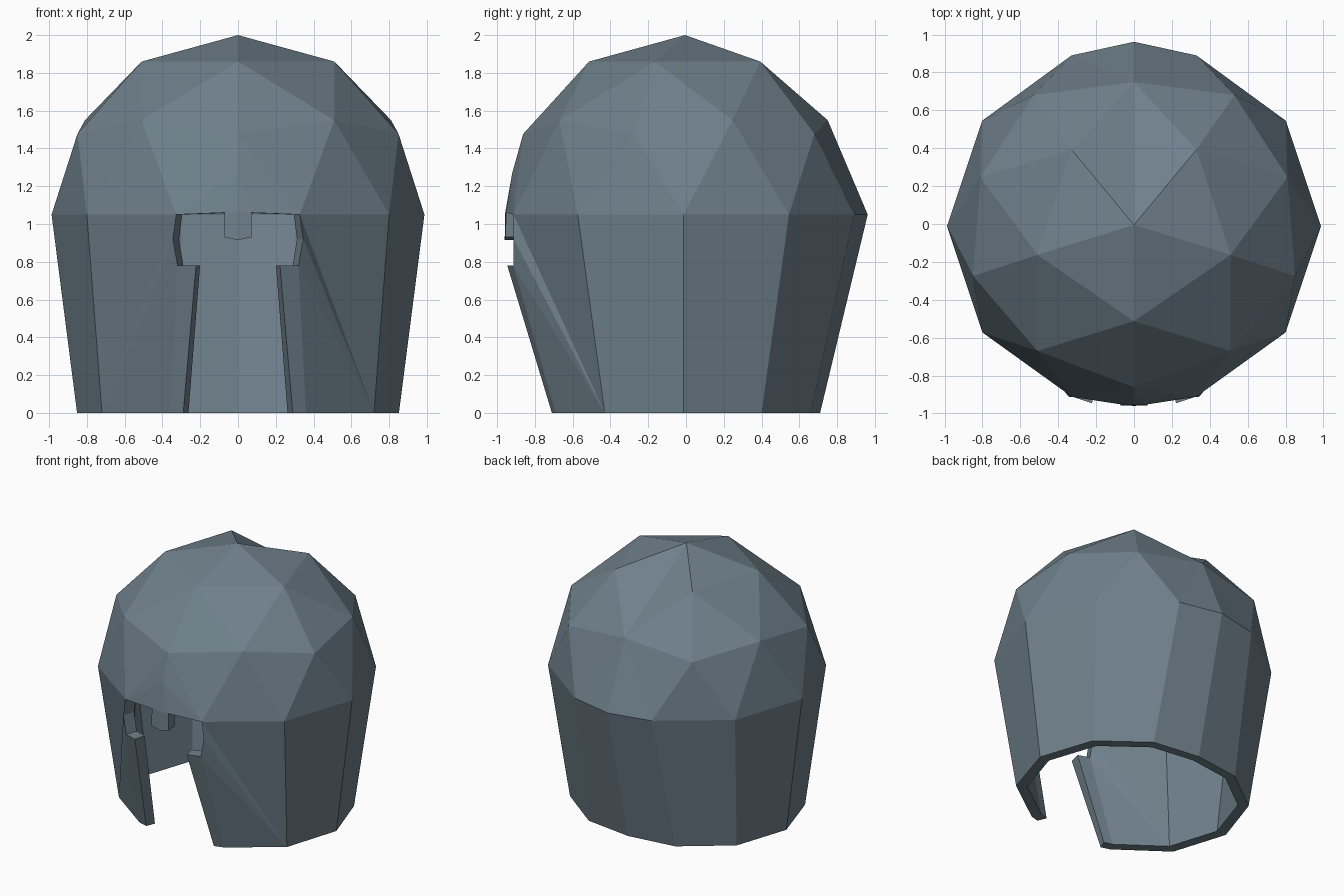
import bpy, bmesh

if "Cube" in bpy.data.objects:
    bpy.data.objects.remove(bpy.data.objects["Cube"])

# Colour
slate = bpy.data.materials.new("slate_steel")
slate.diffuse_color = (0.158, 0.216, 0.258, 1)
slate.use_nodes = True
slate.node_tree.nodes["Principled BSDF"].inputs["Base Color"].default_value = slate.diffuse_color

BROW = 1.05      # height where the dome meets the skirt
INNER = 0.905    # size of the lining relative to the outside

bm = bmesh.new()

def ring(points, z=None):
    return [bm.verts.new(p if z is None else (p[0], p[1], z)) for p in points]

def fan(tip, verts):
    for a, b in zip(verts, verts[1:]):
        bm.faces.new((tip, a, b))

# Right half of the dome: rings of a faceted sphere from apex to brow
apex = bm.verts.new((0, -.005, 2))
crown = ring([(0, -.513), (.51, -.163), (.33, .393)], 1.86)
upper = ring([(.51, -.67), (.81, .247), (0, .75)], 1.55)
lower = ring([(0, -.862), (.85, -.275), (.53, .68)], 1.477)
brow = ring([(.327, -.913), (.8, -.573), (.987, -.012), (.802, .545), (.33, .89), (0, .962)], BROW)

fan(apex, crown + [upper[2]])          # includes the dented back facet
for i in range(3):
    bm.faces.new((crown[i], lower[i], upper[i]))
    bm.faces.new((lower[i], brow[2 * i], upper[i]))
    fan(upper[i], brow[2 * i:2 * i + 2])
    if i < 2:
        bm.faces.new((crown[i], upper[i], crown[i + 1]))
        bm.faces.new((crown[i + 1], upper[i], lower[i + 1]))
        bm.faces.new((upper[i], brow[2 * i + 1], lower[i + 1]))
        bm.faces.new((lower[i + 1], brow[2 * i + 1], brow[2 * i + 2]))

# Tapered skirt round the side and back
base = ring([(.72, -.43), (.852, -.012), (.715, .40), (.372, .66), (0, .71)], 0)
for i in range(4):
    bm.faces.new((brow[i + 1], base[i], base[i + 1], brow[i + 2]))

# Cheek guard bordering the eye hole and the front slit
eye = ring([(.345, -.912, .92), (.32, -.914, .78)])
slit_top = bm.verts.new((.222, -.946, .78))
chin = ring([(.29, -.71), (.36, -.69)], 0)
fan(base[0], [brow[1], brow[0], eye[0], eye[1], chin[1]])
bm.faces.new((eye[1], slit_top, chin[0], chin[1]))

# Forehead ridge and nose guard
ridge, nose_mid, nose_top, nose_low, nose_tip = ring([
    (0, -.92, 1.27), (0, -.957, 1.06), (.072, -.952, 1.06), (.072, -.957, .93), (0, -.96, .915)])
fan(ridge, [lower[0], brow[0], nose_top, nose_mid])
bm.faces.new((nose_mid, nose_top, nose_low, nose_tip))

# Outward normals
bmesh.ops.recalc_face_normals(bm, faces=bm.faces)
bm.normal_update()
if apex.link_faces[0].normal.z < 0:
    bmesh.ops.reverse_faces(bm, faces=bm.faces)

# Lining: a smaller reversed copy, shrunk towards the axis so the rim stays level
outer_faces = list(bm.faces)
rim = [e for e in bm.edges if e.is_boundary and any(v.co.x > 1e-4 for v in e.verts)]
inside = {}
for v in list(bm.verts):
    z = v.co.z if v.co.z < BROW else BROW + (v.co.z - BROW) * INNER
    inside[v] = bm.verts.new((v.co.x * INNER, v.co.y * INNER, z))
for f in outer_faces:
    bm.faces.new([inside[v] for v in reversed(f.verts)])
for e in rim:
    loop = e.link_loops[0]
    a, b = loop.vert, loop.link_loop_next.vert
    bm.faces.new((b, a, inside[a], inside[b]))

mesh = bpy.data.meshes.new("helmet_shell")
bm.to_mesh(mesh)
bm.free()
mesh.materials.append(slate)
helmet = bpy.data.objects.new("helmet_shell", mesh)
bpy.context.collection.objects.link(helmet)

# Mirror the half across the middle
mirror = helmet.modifiers.new("mirror", 'MIRROR')
mirror.use_axis[0] = True
mirror.use_clip = True
